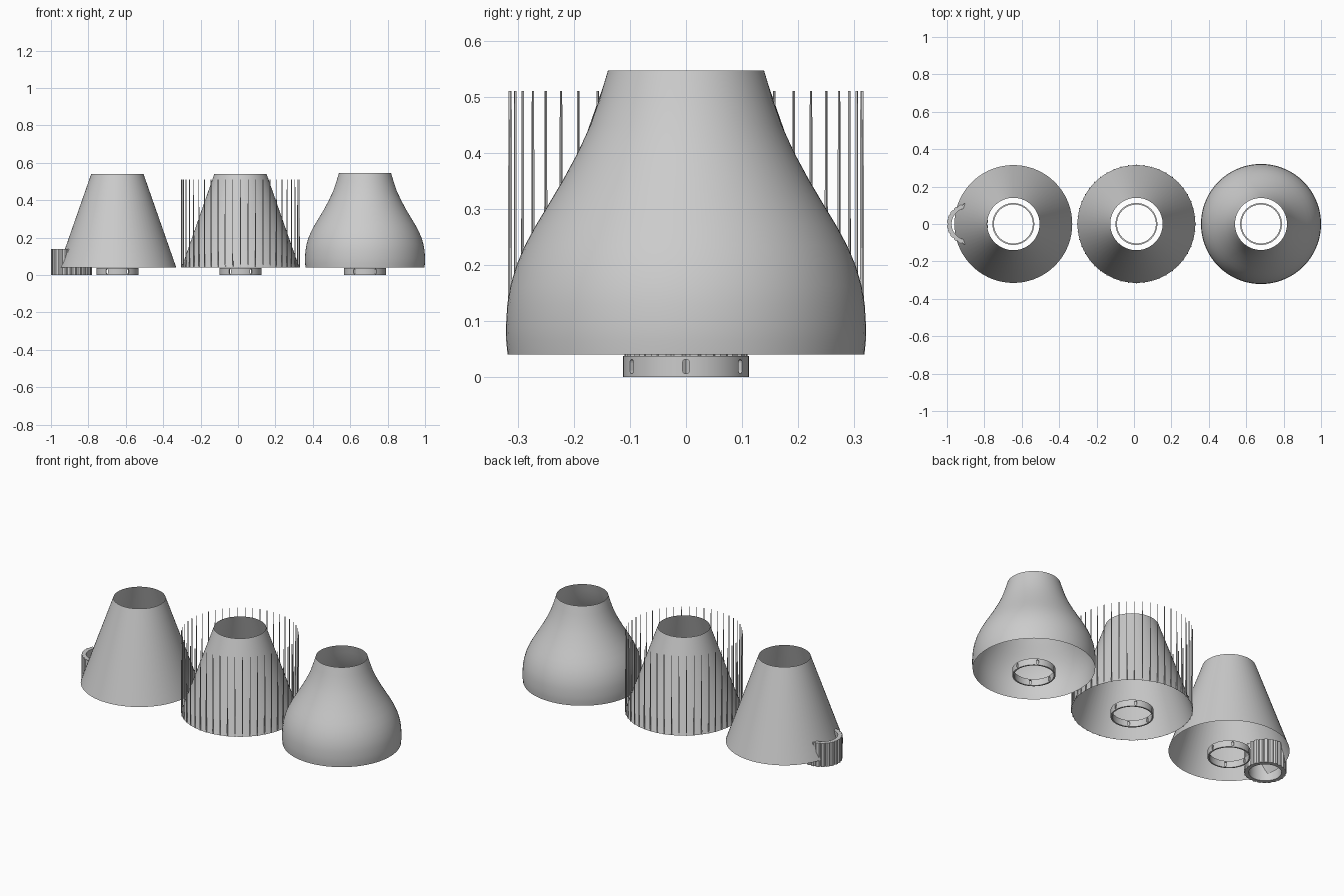
import bpy, bmesh, math

if "Cube" in bpy.data.objects:
    bpy.data.objects.remove(bpy.data.objects["Cube"])

grey = bpy.data.materials.new("light_grey")
grey.diffuse_color = (0.6, 0.6, 0.6, 1)
grey.use_nodes = True
grey.node_tree.nodes["Principled BSDF"].inputs["Base Color"].default_value = grey.diffuse_color


def finish(name, bm, x, smooth=True):
    bmesh.ops.recalc_face_normals(bm, faces=bm.faces[:])
    me = bpy.data.meshes.new(name)
    bm.to_mesh(me)
    bm.free()
    me.materials.append(grey)
    ob = bpy.data.objects.new(name, me)
    ob.location = (x, 0, 0)
    bpy.context.collection.objects.link(ob)
    bpy.ops.object.select_all(action='DESELECT')
    ob.select_set(True)
    bpy.context.view_layer.objects.active = ob
    if smooth:
        bpy.ops.object.shade_smooth_by_angle(angle=math.radians(30))
    return ob


def lathe(name, profile, x, sides=72, closed=False, flute=None):
    """Revolve (radius, z) points; flute(i, r) may vary the radius around the turn."""
    bm = bmesh.new()
    rings = []
    for r, z in profile:
        ring = []
        for i in range(sides):
            a = 2 * math.pi * i / sides
            q = flute(i, r) if flute else r
            ring.append(bm.verts.new((q * math.cos(a), q * math.sin(a), z)))
        rings.append(ring)
    n = len(rings)
    for k in range(n if closed else n - 1):
        a, b = rings[k], rings[(k + 1) % n]
        for i in range(sides):
            j = (i + 1) % sides
            bm.faces.new((a[i], a[j], b[j], b[i]))
    return finish(name, bm, x)


def slot_cutter(x):
    """Six upright rounded slots, spaced evenly round the collar."""
    bm = bmesh.new()
    w, z0, z1 = 0.006, 0.012, 0.026
    outline = [(w * math.cos(math.pi * t / 6), z1 + w * math.sin(math.pi * t / 6)) for t in range(7)]
    outline += [(-w * math.cos(math.pi * t / 6), z0 - w * math.sin(math.pi * t / 6)) for t in range(7)]
    for k in range(6):
        c, s = math.cos(k * math.pi / 3), math.sin(k * math.pi / 3)
        ends = [[bm.verts.new((r * c - u * s, r * s + u * c, z)) for u, z in outline]
                for r in (0.09, 0.125)]
        bm.faces.new(ends[0])
        bm.faces.new(ends[1])
        for i in range(len(outline)):
            j = (i + 1) % len(outline)
            bm.faces.new((ends[0][i], ends[0][j], ends[1][j], ends[1][i]))
    ob = finish("slot_cutter", bm, x, smooth=False)
    return ob


def collar(name, x):
    ring = lathe(name, [(0.112, 0), (0.112, 0.038), (0.104, 0.038), (0.104, 0)], x, closed=True)
    cutter = slot_cutter(x)
    mod = ring.modifiers.new("slots", 'BOOLEAN')
    mod.object = cutter
    mod.operation = 'DIFFERENCE'
    mod.solver = 'EXACT'
    bpy.context.view_layer.objects.active = ring
    bpy.ops.object.modifier_apply(modifier=mod.name)
    bpy.data.objects.remove(cutter)


LEFT, MIDDLE, RIGHT = -0.645, 0.013, 0.679

# Open shades: two plain cones and one bell
cone = [(0.315, 0.04), (0.14, 0.54)]
lathe("left_cone_shade", cone, LEFT)
lathe("middle_cone_shade", cone, MIDDLE)
bell = [(0.318, 0.04), (0.3205, 0.065), (0.321, 0.09), (0.3185, 0.13), (0.313, 0.163),
        (0.302, 0.2), (0.287, 0.235), (0.268, 0.27), (0.245, 0.308), (0.22, 0.35),
        (0.193, 0.4), (0.17, 0.45), (0.153, 0.5), (0.139, 0.547)]
lathe("bell_shade", bell, RIGHT)

# Slotted collars below the shades
for label, x in (("left", LEFT), ("middle", MIDDLE), ("right", RIGHT)):
    collar(label + "_collar", x)

# Slender rods standing round the rim of the middle shade
bm = bmesh.new()
for k in range(48):
    a = 2 * math.pi * k / 48
    c, s = math.cos(a), math.sin(a)
    ends = []
    for z, h in ((0.04, 0.0025), (0.51, 0.0015)):
        ends.append([bm.verts.new(((0.315 + u * h) * c - v * h * s, (0.315 + u * h) * s + v * h * c, z))
                     for u, v in ((-1, -1), (1, -1), (1, 1), (-1, 1))])
    bm.faces.new(ends[0])
    bm.faces.new(ends[1])
    for i in range(4):
        j = (i + 1) % 4
        bm.faces.new((ends[0][i], ends[0][j], ends[1][j], ends[1][i]))
finish("rim_rods", bm, MIDDLE, smooth=False)

# Fluted lamp holder ring at the left
lathe("fluted_ring", [(0.11, 0), (0.11, 0.14), (0.085, 0.14), (0.085, 0)], -0.89, sides=96, closed=True,
      flute=lambda i, r: r - 0.006 if r > 0.1 and i % 4 == 0 else r)
